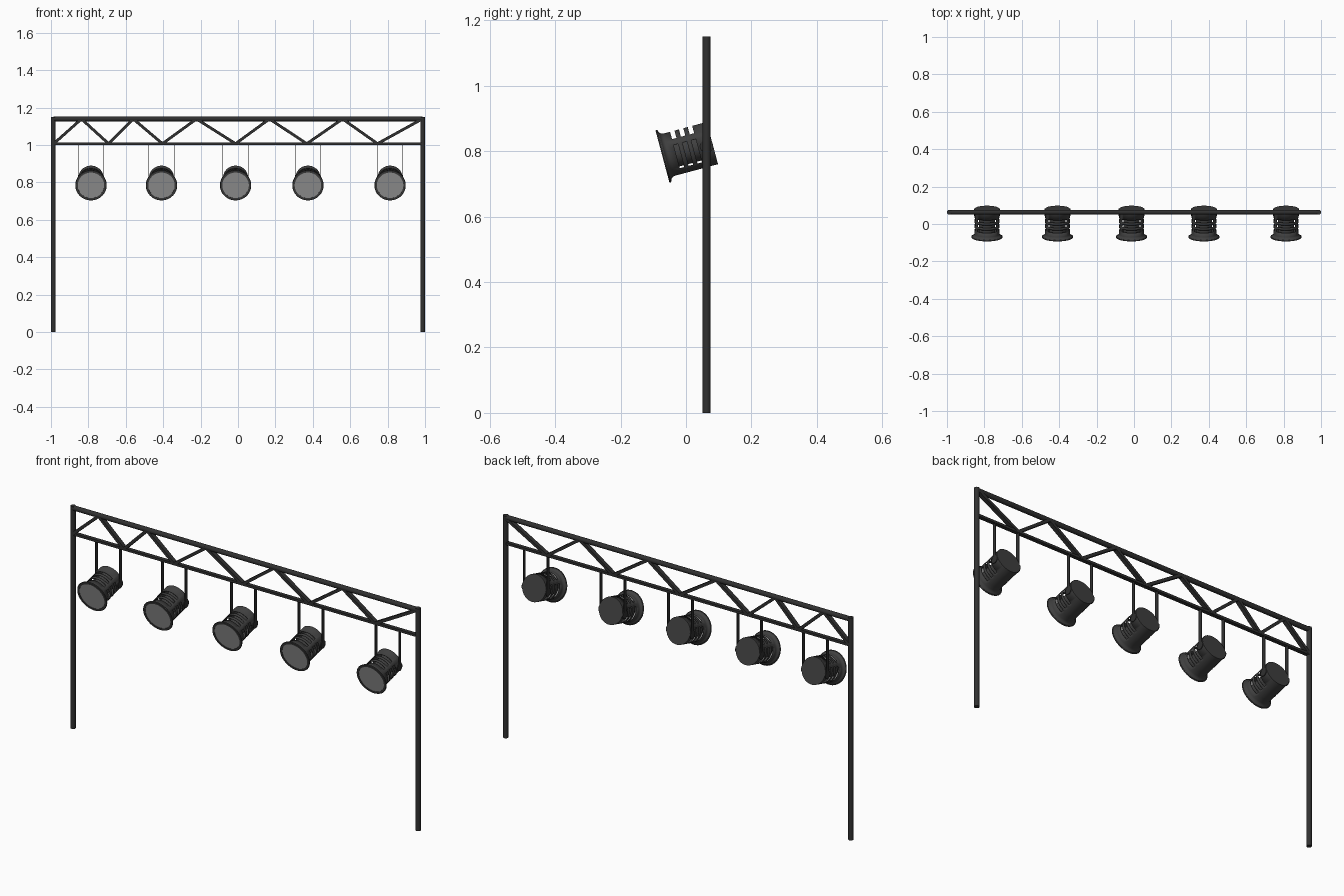
import bpy, bmesh, math
from mathutils import Vector, Matrix

if "Cube" in bpy.data.objects:
    bpy.data.objects.remove(bpy.data.objects["Cube"])

Y = 0.063            # depth plane of the frame
TOP, LOW = 1.139, 1.007
TILT = Matrix.Rotation(math.radians(-75), 4, 'X')   # local z = lamp axis, front to back


def material(name, v):
    m = bpy.data.materials.new(name)
    m.diffuse_color = (v, v, v, 1)
    m.use_nodes = True
    m.node_tree.nodes["Principled BSDF"].inputs["Base Color"].default_value = m.diffuse_color
    return m


FRAME = material("frame_black", 0.03)
BODY = material("lamp_black", 0.05)
GLASS = material("lens_grey", 0.33)


def link(name, mesh, mat=None):
    ob = bpy.data.objects.new(name, mesh)
    bpy.context.collection.objects.link(ob)
    if mat and not mesh.materials:
        mesh.materials.append(mat)
    return ob


def finish(name, bm, mat):
    bmesh.ops.recalc_face_normals(bm, faces=bm.faces)
    me = bpy.data.meshes.new(name)
    bm.to_mesh(me)
    bm.free()
    me.materials.append(mat)
    return me


def tube(name, a, b, r):
    a, b = Vector(a), Vector(b)
    bm = bmesh.new()
    bmesh.ops.create_cone(bm, cap_ends=True, segments=20, radius1=r, radius2=r, depth=(b - a).length)
    bm.transform(Matrix.Translation((a + b) / 2) @ (b - a).to_track_quat('Z', 'Y').to_matrix().to_4x4())
    return link(name, finish(name, bm, FRAME))


def bar(name, a, b, high, deep):
    # flat bar in the frame plane, from (x, z) to (x, z)
    dx, dz = b[0] - a[0], b[1] - a[1]
    bm = bmesh.new()
    bmesh.ops.create_cube(bm, size=1)
    bm.transform(Matrix.Translation(((a[0] + b[0]) / 2, Y, (a[1] + b[1]) / 2))
                 @ Matrix.Rotation(-math.atan2(dz, dx), 4, 'Y')
                 @ Matrix.Diagonal((math.hypot(dx, dz), deep, high, 1)))
    return link(name, finish(name, bm, FRAME))


def lathe(name, profile, mat, n=40, closed=False, hole=None, cap=False):
    # revolve (radius, s) points; angle 0 is the top of the lamp
    bm = bmesh.new()
    rings = []
    for r, s in profile:
        rings.append([bm.verts.new((r * math.sin(t), -r * math.cos(t), s))
                      for t in ((k - 0.5) * math.tau / n for k in range(n))])
    pairs = list(zip(rings, rings[1:]))
    if closed:
        pairs.append((rings[-1], rings[0]))
    for i, (p, q) in enumerate(pairs):
        for k in range(n):
            if hole and hole(i, min(k, n - k)):
                continue
            j = (k + 1) % n
            bm.faces.new((p[k], p[j], q[j], q[k]))
    if cap:
        bm.faces.new(rings[-1])
        if cap == 2:
            bm.faces.new(rings[0])
    return finish(name, bm, mat)


# portal frame
for side, x in (("left", -0.9875), ("right", 0.9875)):
    tube(side + "_post", (x, Y, 0), (x, Y, 1.15), 0.0125)
tube("top_rail", (-0.9875, Y, TOP), (0.9875, Y, TOP), 0.0125)
bar("lower_rail", (-0.985, LOW), (0.985, LOW), 0.012, 0.02)

# zigzag truss braces
zig = [-0.985, -0.837, -0.692, -0.56, -0.404, -0.222, -0.013, 0.168, 0.368, 0.559, 0.746, 0.985]
for i in range(len(zig) - 1):
    z0, z1 = (LOW, TOP) if i % 2 == 0 else (TOP, LOW)
    bar("truss_brace", (zig[i], z0), (zig[i + 1], z1), 0.015, 0.022)

# lamp housing: flared front, three rows of vent slots at top and sides
R = 0.067
cuts = [0.042, 0.056, 0.070, 0.084, 0.098, 0.112]
prof = [(0.081, 0.006), (0.074, 0.009), (0.069, 0.014), (R, 0.020)] + [(R, s) for s in cuts] + [(R, 0.158)]
housing = lathe("lamp_housing", prof, BODY, cap=True,
                hole=lambda i, k: i in (4, 6, 8) and (k <= 5 or 8 <= k <= 15))
# inner barrel behind the slots, front rim and lens
barrel = lathe("inner_barrel", [(0.043, 0.012), (0.043, 0.15)], BODY, cap=2)
rim = lathe("front_rim", [(0.071, 0), (0.082, 0), (0.084, 0.003), (0.083, 0.006), (0.071, 0.006)],
            BODY, closed=True)
lens = lathe("lens", [(0.075, 0.002), (0.075, 0.005)], GLASS, cap=2)


# hanger strap with round pivot end
def strap_mesh():
    w, zc, rc = 0.01, 0.815, 0.02
    a0 = math.asin(w / rc)
    pts = [(w, LOW), (-w, LOW)]
    for k in range(21):
        t = math.pi / 2 + a0 + (math.tau - 2 * a0) * k / 20
        pts.append((rc * math.cos(t), zc + rc * math.sin(t)))
    bm = bmesh.new()
    f = bm.faces.new([bm.verts.new((-0.0015, Y + y, z)) for y, z in pts])
    ext = bmesh.ops.extrude_face_region(bm, geom=[f])
    bmesh.ops.translate(bm, vec=(0.003, 0, 0),
                        verts=[v for v in ext["geom"] if isinstance(v, bmesh.types.BMVert)])
    return finish("hanger_strap", bm, FRAME)


strap = strap_mesh()

# five hanging lamps
for x in (-0.786, -0.409, -0.013, 0.374, 0.813):
    place = Matrix.Translation((x, -0.072, 0.784)) @ TILT
    for me in (housing, barrel, rim, lens):
        ob = link(me.name, me)
        ob.matrix_world = place
        if me is housing:
            mod = ob.modifiers.new("wall", 'SOLIDIFY')
            mod.thickness = 0.003
            mod.offset = -1
    for sx in (-1, 1):
        link("hanger_strap", strap).location.x = x + sx * 0.0685

# smooth the round parts, keep hard edges
for ob in bpy.context.scene.objects:
    ob.select_set(True)
    bpy.context.view_layer.objects.active = ob
bpy.ops.object.shade_smooth_by_angle(angle=math.radians(35))
